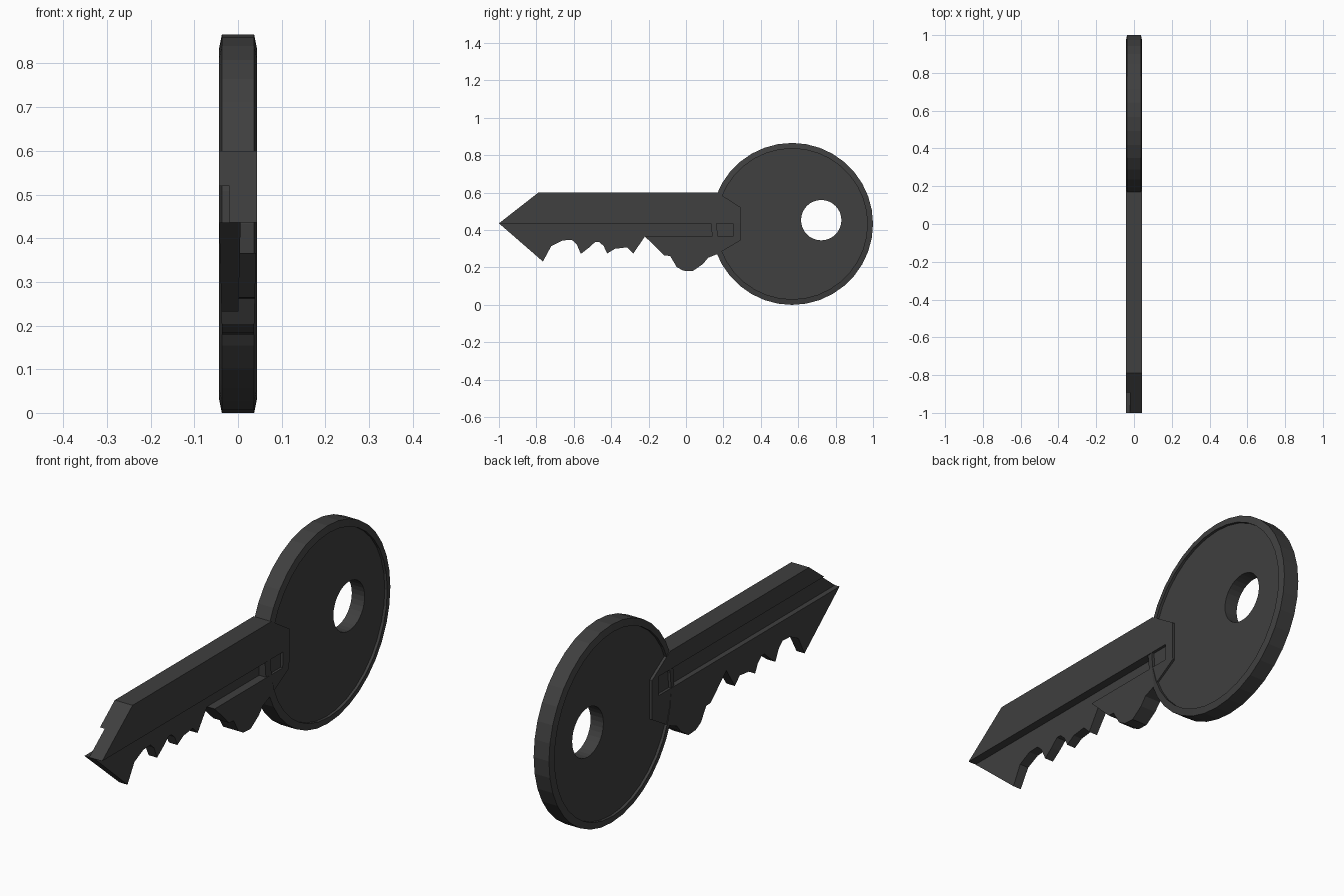
import bpy, bmesh
from math import cos, sin, tau

if "Cube" in bpy.data.objects:
    bpy.data.objects.remove(bpy.data.objects["Cube"], do_unlink=True)

HALF = 0.043          # half thickness of the key
MID = 0.436           # height of the blade's centre line
CY, CZ = 0.567, 0.433 # centre of the round head

# Dark metal
metal = bpy.data.materials.new("dark_metal")
metal.use_nodes = True
color = (0.05, 0.05, 0.05, 1)
metal.diffuse_color = color
metal.node_tree.nodes["Principled BSDF"].inputs["Base Color"].default_value = color


def finish(name, bm):
    bmesh.ops.recalc_face_normals(bm, faces=bm.faces)
    mesh = bpy.data.meshes.new(name)
    bm.to_mesh(mesh)
    bm.free()
    mesh.materials.append(metal)
    obj = bpy.data.objects.new(name, mesh)
    bpy.context.collection.objects.link(obj)
    return obj


def prism(name, outline, x0, x1, lean0=0, lean1=0):
    """Extrude a (y, z) outline along x; sides may lean below the centre line."""
    bm = bmesh.new()
    face = bm.faces.new([bm.verts.new((x0, y, z)) for y, z in outline])
    side = bmesh.ops.extrude_face_region(bm, geom=[face])["geom"]
    for v in side:
        if isinstance(v, bmesh.types.BMVert):
            v.co.x = x1
    if lean0 or lean1:
        bmesh.ops.bisect_plane(bm, geom=bm.verts[:] + bm.edges[:] + bm.faces[:],
                               plane_co=(0, 0, MID), plane_no=(0, 0, 1), dist=1e-5)
        for v in bm.verts:
            lean = lean0 if abs(v.co.x - x0) < abs(v.co.x - x1) else lean1
            v.co.x += lean * max(0, MID - v.co.z)
    return finish(name, bm)


def lathe(name, profile, cy, cz, sides):
    """Spin an (x, radius) profile about an axis along x, with flat end caps."""
    bm = bmesh.new()
    rings = [[bm.verts.new((x, cy + r * cos(tau * i / sides), cz + r * sin(tau * i / sides)))
              for i in range(sides)] for x, r in profile]
    for a, b in zip(rings, rings[1:]):
        for i in range(sides):
            j = (i + 1) % sides
            bm.faces.new((a[i], a[j], b[j], b[i]))
    bm.faces.new(rings[0])
    bm.faces.new(rings[-1])
    return finish(name, bm)


def cut(obj, cutter):
    cutter.hide_render = True
    mod = obj.modifiers.new("cut", 'BOOLEAN')
    mod.operation = 'DIFFERENCE'
    mod.solver = 'EXACT'
    mod.object = cutter
    bpy.context.view_layer.objects.active = obj
    bpy.ops.object.modifier_apply(modifier=mod.name)
    bpy.data.objects.remove(cutter, do_unlink=True)


# Round head: chamfered rim around a recessed disc, with a ring hole
half_rim = [(0.031, 0.403), (HALF, 0.403), (0.037, 0.433)]
rim = half_rim + [(-x, r) for x, r in reversed(half_rim)]
head = lathe("head", rim, CY, CZ, 36)
cut(head, lathe("hole_cutter", [(-0.1, 0.108), (0.1, 0.108)], 0.723, 0.453, 32))

# Blade: pointed tip, cut teeth, shoulder and the raised collar on the head
teeth = [(-0.765, 0.232), (-0.72, 0.315), (-0.66, 0.345), (-0.61, 0.347), (-0.585, 0.325),
         (-0.562, 0.273), (-0.52, 0.305), (-0.485, 0.337), (-0.465, 0.337), (-0.44, 0.315),
         (-0.422, 0.275), (-0.38, 0.3), (-0.315, 0.308), (-0.282, 0.274), (-0.22, 0.366)]
shoulder = [(-0.115, 0.264), (-0.085, 0.262), (-0.05, 0.203), (-0.015, 0.183), (0.035, 0.18),
            (0.09, 0.218), (0.118, 0.252), (0.17, 0.273)]
collar = [(0.295, 0.347), (0.295, 0.52), (0.17, 0.6)]
blade = prism("blade", [(-1, MID)] + teeth + shoulder + collar + [(-0.79, 0.6)],
              -HALF, HALF, 0.025, -0.025)

# Long groove on one side, which also thins the teeth
cut(blade, prism("tooth_cutter",
                 [(-1.1, MID), (-1.1, 0.1), (-0.22, 0.1), (-0.22, 0.366), (0.25, 0.366), (0.25, MID)],
                 0.006, 0.1, -0.025, 0))

# Long groove on the other side
cut(blade, prism("groove_cutter", [(-1.1, MID), (0.25, MID), (0.25, 0.52), (-1.1, 0.52)],
                 -0.1, -0.02))
